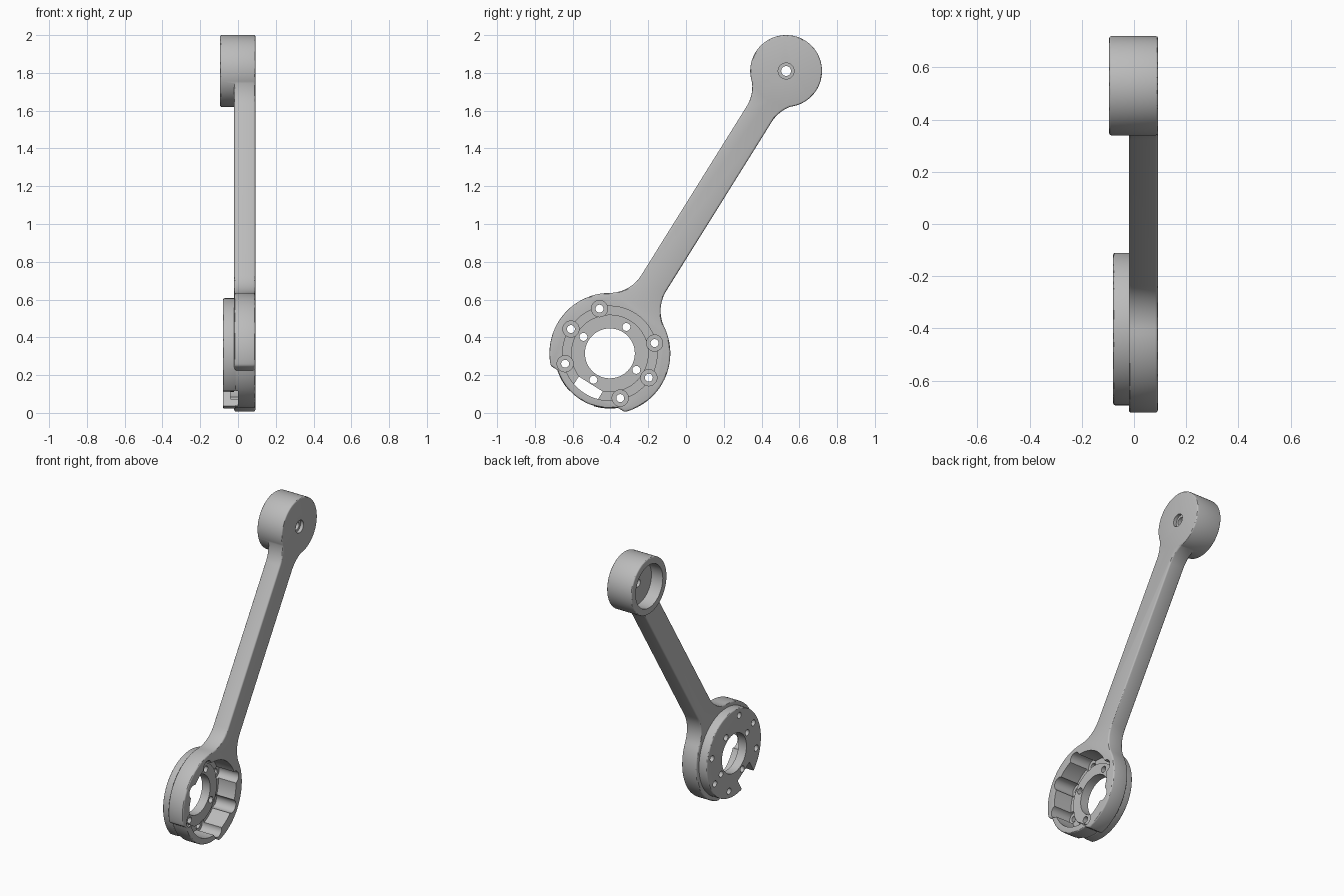
import bpy, bmesh
from math import sin, cos, acos, asin, hypot, radians, degrees, pi

if "Cube" in bpy.data.objects:
    bpy.data.objects.remove(bpy.data.objects["Cube"])

# Main dimensions: u runs along the arm, v across it, x through the thickness
LOW, HIGH = (-0.403, 0.315), (0.53, 1.81)
LENGTH = hypot(HIGH[0] - LOW[0], HIGH[1] - LOW[1])
CU, SU = (HIGH[0] - LOW[0]) / LENGTH, (HIGH[1] - LOW[1]) / LENGTH
HUB_R, RIM_R, END_R, ARM_W, FILLET = 0.32, 0.29, 0.19, 0.078, 0.2
CUT_U = 0.222
BACK, FRONT = -0.02, 0.092

grey = bpy.data.materials.new("plain grey")
grey.use_nodes = True
grey.diffuse_color = (0.5, 0.5, 0.5, 1)
bsdf = grey.node_tree.nodes["Principled BSDF"]
bsdf.inputs["Base Color"].default_value = (0.5, 0.5, 0.5, 1)
bsdf.inputs["Roughness"].default_value = 0.6


def place(u, v, x):
    return (x, LOW[0] + u * CU - v * SU, LOW[1] + u * SU + v * CU)


def finish(name, bm):
    bmesh.ops.recalc_face_normals(bm, faces=bm.faces)
    mesh = bpy.data.meshes.new(name)
    bm.to_mesh(mesh)
    bm.free()
    mesh.materials.append(grey)
    obj = bpy.data.objects.new(name, mesh)
    bpy.context.collection.objects.link(obj)
    return obj


def prism(name, outline, x0, x1, bevel=0):
    """Extrude a (u, v) outline from x0 to x1, with optional rounded rims."""
    bm = bmesh.new()
    rings = [[bm.verts.new(place(u, v, x)) for u, v in outline] for x in (x0, x1)]
    n = len(outline)
    for ring in rings:
        bm.faces.new(ring)
    for i in range(n):
        j = (i + 1) % n
        bm.faces.new((rings[0][i], rings[0][j], rings[1][j], rings[1][i]))
    obj = finish(name, bm)
    if bevel:
        mod = obj.modifiers.new("rounded rim", "BEVEL")
        mod.width, mod.segments = bevel, 3
        mod.limit_method, mod.angle_limit = "ANGLE", radians(40)
    return obj


def lathe(name, u, v, profile, steps=64):
    """Spin a closed (radius, x) profile whose two ends lie on the axis."""
    bm = bmesh.new()
    rows = []
    for r, x in profile:
        if r == 0:
            rows.append([bm.verts.new(place(u, v, x))] * steps)
        else:
            rows.append([bm.verts.new(place(u + r * cos(2 * pi * k / steps),
                                            v + r * sin(2 * pi * k / steps), x))
                         for k in range(steps)])
    for a, b in zip(rows, rows[1:]):
        for k in range(steps):
            m = (k + 1) % steps
            corners = list(dict.fromkeys((a[k], a[m], b[m], b[k])))
            bm.faces.new(corners)
    return finish(name, bm)


def arc(u, v, r, start, end, n):
    return [(u + r * cos(radians(start + (end - start) * i / n)),
             v + r * sin(radians(start + (end - start) * i / n))) for i in range(n + 1)]


def boolean(target, tool, operation):
    mod = target.modifiers.new(operation.lower(), "BOOLEAN")
    mod.operation, mod.object, mod.solver = operation, tool, "EXACT"
    tool.hide_render = True
    tools.append(tool)


tools = []

# Plate: hub, filleted arm and end in one mirrored outline
reach = ARM_W + FILLET
low_t = degrees(asin(reach / (HUB_R + FILLET)))
end_r = END_R - 0.002
high_t = degrees(asin(reach / (end_r + FILLET)))
low_c = (HUB_R + FILLET) * cos(radians(low_t))
high_c = LENGTH - (end_r + FILLET) * cos(radians(high_t))
half = arc(0, 0, RIM_R, 180, 180 - degrees(acos(CUT_U / RIM_R)), 12)
half += arc(0, 0, HUB_R, 180 - degrees(acos(CUT_U / HUB_R)), low_t, 30)
half += arc(low_c, reach, FILLET, 180 + low_t, 270, 12)[1:]
half += arc(high_c, reach, FILLET, 270, 360 - high_t, 12)
half += arc(LENGTH, 0, end_r, 180 - high_t, 0, 32)[1:]
outline = half + [(u, -v) for u, v in half[-2:0:-1]]
arm = prism("lever_arm", outline, BACK, FRONT - 0.0005, 0.01)

# Back flange and end barrel
flange = prism("hub_flange", arc(0, 0, RIM_R + 0.002, 0, 357, 119), -0.08, -0.01, 0.008)
barrel = prism("end_barrel", arc(LENGTH, 0, END_R, 0, 356.25, 95), -0.095, FRONT, 0.008)
boolean(arm, flange, "UNION")
boolean(arm, barrel, "UNION")

# Hub cavity with raised floor and central bore
cavity = [(0, 0.2), (0.25, 0.2), (0.25, -0.04), (0.205, -0.04), (0.205, BACK),
          (0.132, BACK), (0.132, -0.2), (0, -0.2)]
boolean(arm, lathe("cavity_cutter", 0, 0, cavity, 96), "DIFFERENCE")

# Screw pockets around the wall
pocket = [(0, 0.25), (0.043, 0.25), (0.043, -0.055), (0.021, -0.055), (0.021, -0.25), (0, -0.25)]
for deg in (45, 90, 135, 225, 270, 315):
    a = radians(deg)
    boolean(arm, lathe("pocket_cutter", 0.243 * cos(a), 0.243 * sin(a), pocket, 32), "DIFFERENCE")

# Small floor holes
hole = [(0, 0.03), (0.021, 0.03), (0.021, -0.22), (0, -0.22)]
for k in range(4):
    a = k * pi / 2
    boolean(arm, lathe("hole_cutter", 0.165 * cos(a), 0.165 * sin(a), hole, 24), "DIFFERENCE")

# Notch through the flange, opposite the arm
notch = [(-0.4, -0.075), (-0.191, -0.075), (-0.191, 0.075), (-0.4, 0.075)]
boolean(arm, prism("notch_cutter", notch, -0.2, 0.0), "DIFFERENCE")

# End bore with a countersunk pin hole
bore = [(0, -0.2), (0.145, -0.2), (0.145, -0.01), (0.026, -0.01), (0.026, 0.07),
        (0.042, 0.07), (0.042, 0.2), (0, 0.2)]
boolean(arm, lathe("bore_cutter", LENGTH, 0, bore), "DIFFERENCE")

# Bake the result and drop the helpers
bpy.context.view_layer.update()
depsgraph = bpy.context.evaluated_depsgraph_get()
baked = bpy.data.meshes.new_from_object(arm.evaluated_get(depsgraph))
arm.modifiers.clear()
arm.data = baked
baked.materials.clear()
baked.materials.append(grey)
for poly in baked.polygons:
    poly.material_index = 0
for tool in tools:
    bpy.data.objects.remove(tool)

bpy.ops.object.select_all(action="DESELECT")
arm.select_set(True)
bpy.context.view_layer.objects.active = arm
bpy.ops.object.shade_smooth_by_angle(angle=radians(30))
